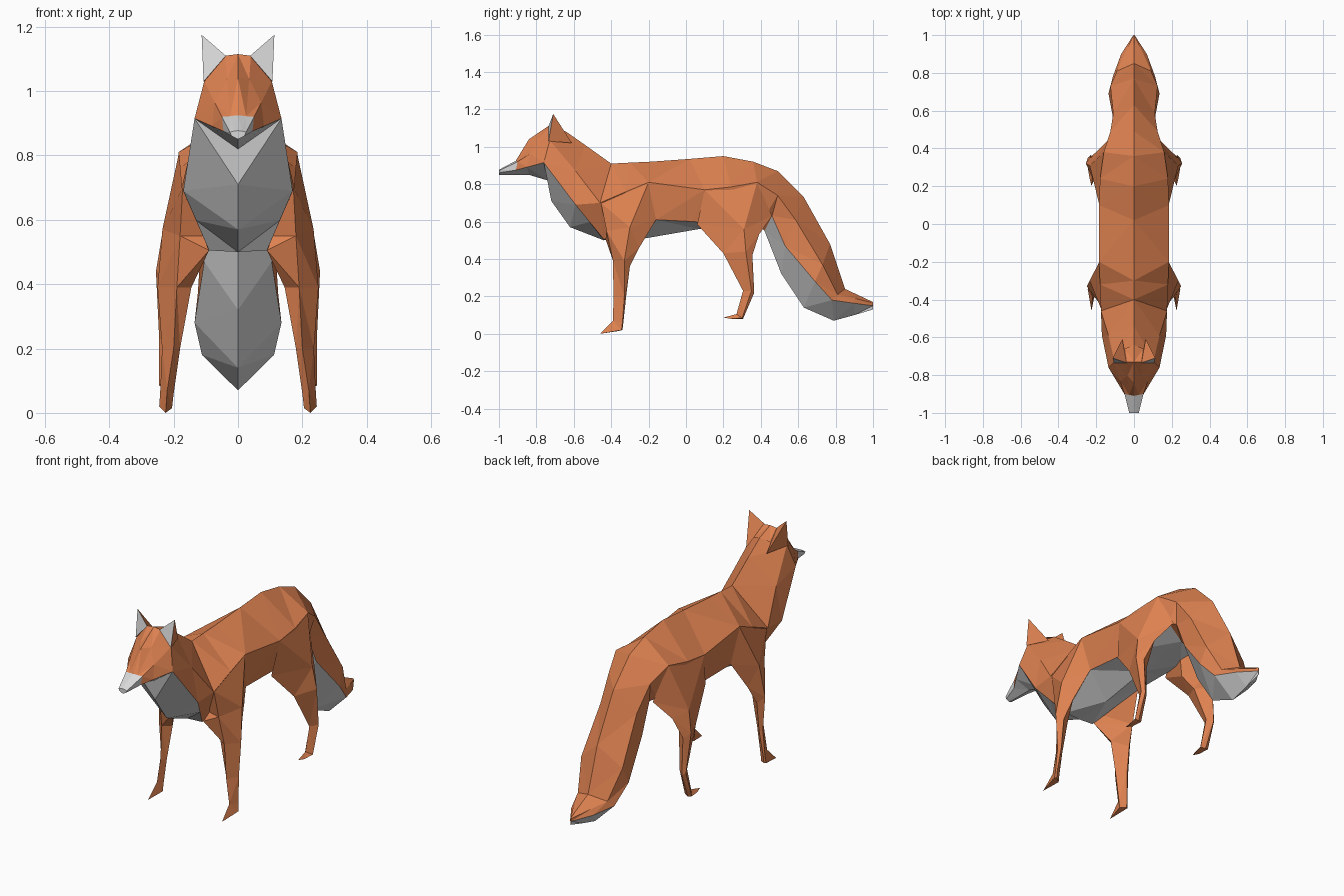
import bpy, bmesh


def material(name, rgb):
    m = bpy.data.materials.new(name)
    m.diffuse_color = (*rgb, 1.0)
    return m


ORANGE = material("fox_orange", (0.73, 0.222, 0.081))
PALE = material("pale_fur", (0.70, 0.70, 0.70))


def finish(name, bm):
    bmesh.ops.remove_doubles(bm, verts=bm.verts, dist=0.0005)
    bmesh.ops.recalc_face_normals(bm, faces=bm.faces)
    bmesh.ops.triangulate(bm, faces=bm.faces, quad_method='SHORT_EDGE')
    me = bpy.data.meshes.new(name)
    bm.to_mesh(me)
    bm.free()
    me.materials.append(ORANGE)
    me.materials.append(PALE)
    ob = bpy.data.objects.new(name, me)
    bpy.context.collection.objects.link(ob)
    return ob


def loft(name, rings, pale=lambda ring, strip: False, closed=False, sides=(1, -1), cap=None):
    """Bridge the rings on each side; closed rings loop round, open ones meet at x = 0.
    cap is the material index of the face on the last ring."""
    bm = bmesh.new()
    for s in sides:
        vs = [[bm.verts.new((s * x, y, z)) for x, y, z in r] for r in rings]
        n = len(rings[0])
        for i in range(len(rings) - 1):
            for k in range(n if closed else n - 1):
                j = (k + 1) % n
                f = bm.faces.new((vs[i][k], vs[i][j], vs[i + 1][j], vs[i + 1][k]))
                f.material_index = int(pale(i, k))
        if cap is not None:
            bm.faces.new(vs[-1]).material_index = cap
    return finish(name, bm)


# Rings run from the spine, down the flank, to the underside
rump = [(0, .36, .92), (.16, .38, .81), (.125, .43, .64), (0, .38, .60)]

# Neck, chest and trunk, with a pale chest and belly
loft("torso", [
    [(0, -.64, 1.08), (.105, -.72, 1.025), (.135, -.76, .915), (0, -.74, .82)],
    [(0, -.54, 1.01), (.135, -.59, .87), (.17, -.59, .69), (0, -.72, .71)],
    [(0, -.40, .91), (.175, -.46, .70), (.13, -.515, .598), (0, -.62, .57)],
    [(0, -.30, .915), (.18, -.32, .76), (.09, -.44, .505), (0, -.44, .50)],
    [(0, -.19, .92), (.185, -.20, .81), (.16, -.16, .61), (0, -.22, .51)],
    [(0, .02, .935), (.185, .10, .77), (.15, .04, .60), (0, .07, .56)],
    [(0, .20, .95), (.18, .24, .785), (.13, .22, .58), (0, .20, .58)],
    rump,
], lambda i, k: k == 2)

# Bushy tail, with a pale underside
loft("tail", [
    rump,
    [(0, .49, .87), (.125, .49, .74), (.10, .46, .63), (0, .42, .55)],
    [(0, .63, .73), (.11, .585, .61), (.105, .53, .47), (0, .51, .32)],
    [(0, .77, .48), (.125, .73, .37), (.135, .69, .28), (0, .63, .14)],
    [(0, .85, .24), (.09, .81, .21), (.112, .78, .18), (0, .79, .07)],
    [(0, .91, .212), (.05, .90, .19), (.068, .90, .163), (0, .90, .10)],
    [(0, 1, .17), (.003, 1, .165), (.003, 1, .15), (0, 1, .13)],
], lambda i, k: k == 2 and i > 0, cap=0)

# Head, with a pale jaw and muzzle tip
loft("head", [
    [(0, -.64, 1.08), (.05, -.66, 1.06), (.105, -.72, 1.025), (.135, -.755, .915), (0, -.73, .82)],
    [(0, -.73, 1.115), (.04, -.73, 1.11), (.105, -.73, 1.03), (.135, -.76, .915), (0, -.74, .82)],
    [(0, -.84, 1.04), (.035, -.803, 1.037), (.072, -.832, .964), (.081, -.85, .891), (0, -.84, .85)],
    [(0, -.91, .925), (.025, -.905, .922), (.05, -.90, .92), (.045, -.91, .875), (0, -.91, .85)],
    [(0, -1, .877), (.012, -1, .876), (.025, -1, .872), (.02, -1, .86), (0, -1, .85)],
], lambda i, k: k == 3 or i == 3, cap=1)

for side, s in (("left", 1), ("right", -1)):
    # Pointed ear with a pale inner face
    bm = bmesh.new()
    tip, inner, outer, back = [bm.verts.new((s * x, y, z)) for x, y, z in (
        (.113, -.71, 1.175), (.038, -.735, 1.11), (.107, -.735, 1.03), (.062, -.61, 1.02))]
    for n, f in enumerate(((tip, inner, outer), (tip, inner, back),
                           (tip, outer, back), (inner, outer, back))):
        bm.faces.new(f).material_index = int(n == 0)
    finish(side + "_ear", bm)

    # Leg rings: front, outer, back, inner
    loft(side + "_front_leg", [
        [(.172, -.455, .70), (.183, -.20, .81), (.16, -.16, .61), (.10, -.40, .55)],
        [(.18, -.425, .55), (.235, -.30, .57), (.20, -.25, .46), (.09, -.43, .505)],
        [(.19, -.39, .39), (.25, -.33, .39), (.22, -.30, .36), (.145, -.36, .39)],
        [(.20, -.388, .20), (.236, -.33, .20), (.22, -.32, .20), (.18, -.36, .20)],
        [(.22, -.39, .07), (.242, -.34, .06), (.235, -.335, .06), (.20, -.36, .06)],
        [(.225, -.46, 0), (.245, -.345, .02), (.235, -.34, .02), (.205, -.36, .015)],
    ], closed=True, sides=(s,), cap=0)
    loft(side + "_hind_leg", [
        [(.183, .10, .77), (.158, .38, .81), (.12, .46, .63), (.09, .26, .62)],
        [(.16, .06, .585), (.235, .31, .56), (.19, .39, .53), (.12, .24, .50)],
        [(.20, .20, .43), (.255, .32, .44), (.23, .355, .42), (.16, .29, .42)],
        [(.22, .305, .23), (.245, .35, .23), (.23, .365, .22), (.20, .34, .23)],
        [(.22, .27, .105), (.245, .30, .085), (.225, .305, .08), (.20, .295, .085)],
        [(.225, .20, .087), (.235, .24, .08), (.225, .28, .08), (.21, .24, .08)],
    ], closed=True, sides=(s,), cap=0)
